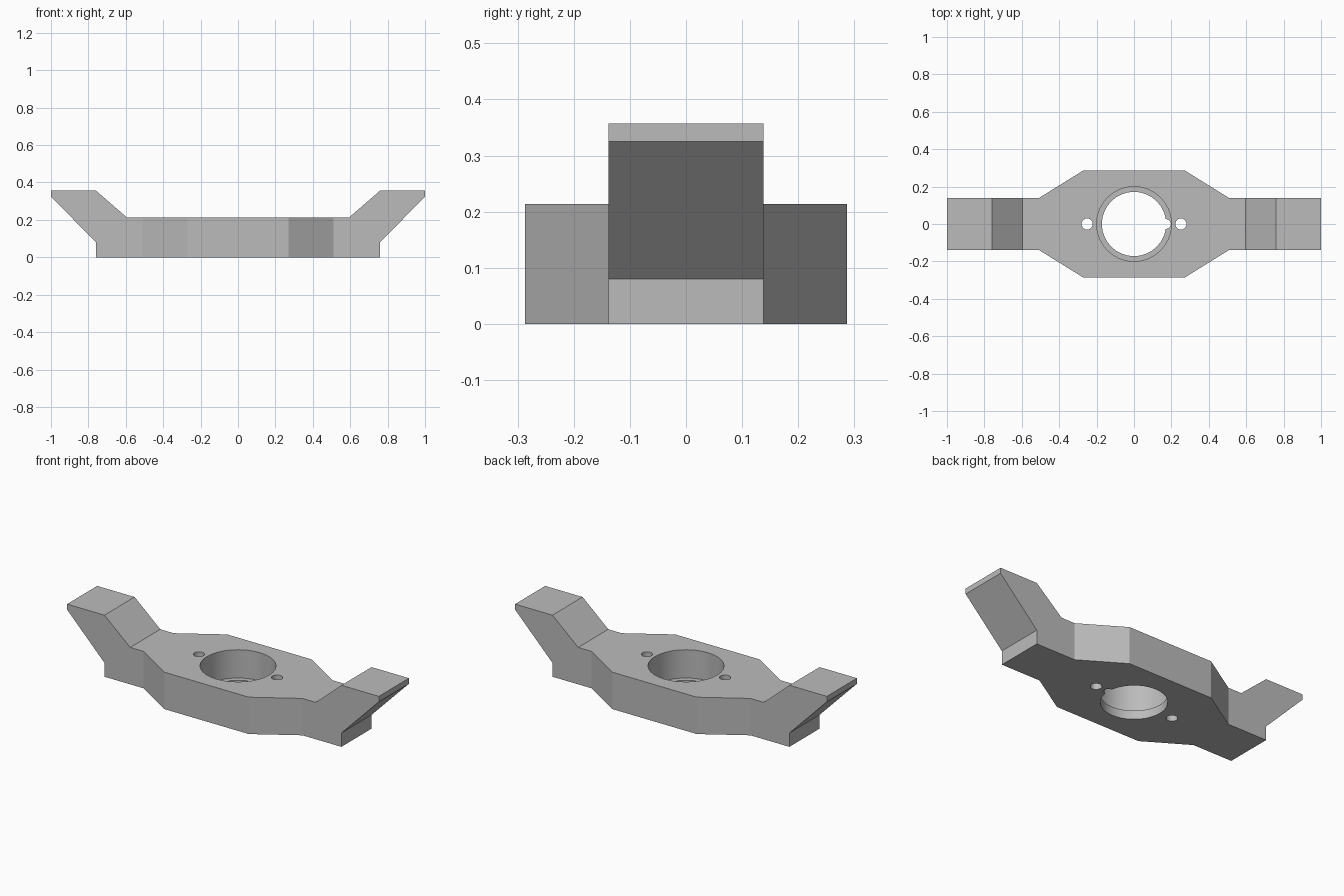
import bpy
import bmesh
import math
from mathutils import Vector

cube = bpy.data.objects.get("Cube")
if cube:
    bpy.data.objects.remove(cube, do_unlink=True)

# Single grey finish
grey = bpy.data.materials.new("plain grey")
grey.use_nodes = True
COLOUR = (0.5, 0.5, 0.5, 1)
grey.diffuse_color = COLOUR
grey.node_tree.nodes["Principled BSDF"].inputs["Base Color"].default_value = COLOUR


def prism(name, points, offset):
    """Extrude a closed outline of 3D points along an offset."""
    bm = bmesh.new()
    face = bm.faces.new([bm.verts.new(p) for p in points])
    moved = bmesh.ops.extrude_face_region(bm, geom=[face])["geom"]
    verts = [v for v in moved if isinstance(v, bmesh.types.BMVert)]
    bmesh.ops.translate(bm, verts=verts, vec=Vector(offset))
    bmesh.ops.recalc_face_normals(bm, faces=bm.faces)
    mesh = bpy.data.meshes.new(name)
    bm.to_mesh(mesh)
    bm.free()
    mesh.materials.append(grey)
    obj = bpy.data.objects.new(name, mesh)
    bpy.context.collection.objects.link(obj)
    return obj


def round_cutter(name, x, radius, z, sides):
    """Vertical cylinder from height z to above the body."""
    turn = 2 * math.pi / sides
    ring = [(x + radius * math.cos(i * turn), radius * math.sin(i * turn), z)
            for i in range(sides)]
    return prism(name, ring, (0, 0, 0.6))


def cut(target, tool, operation):
    tool.hide_render = True
    mod = target.modifiers.new(tool.name, "BOOLEAN")
    mod.object = tool
    mod.operation = operation
    mod.solver = "EXACT"
    bpy.context.view_layer.objects.active = target
    bpy.ops.object.modifier_apply(modifier=mod.name)
    bpy.data.objects.remove(tool, do_unlink=True)


# Side profile with raised arms, mirrored left to right
half = [(0.76, 0), (0.76, 0.08), (1, 0.325), (1, 0.357), (0.76, 0.357), (0.595, 0.214)]
profile = half + [(-x, z) for x, z in reversed(half)]
bracket = prism("bracket_body", [(x, -0.287, z) for x, z in profile], (0, 0.574, 0))

# Plan outline: wide centre tapering to narrow arms
quarter = [(1.1, 0.138), (0.51, 0.138), (0.27, 0.287)]
back = quarter + [(-x, y) for x, y in reversed(quarter)]
outline = back + [(-x, -y) for x, y in back]
cut(bracket, prism("plan_cutter", [(x, y, -0.1) for x, y in outline], (0, 0, 0.6)), "INTERSECT")

# Stepped centre bore with its key notch, and two screw holes
for name, x, radius, z, sides in (
    ("counterbore", 0, 0.2, 0.05, 32),
    ("through_bore", 0, 0.172, -0.1, 32),
    ("key_notch", 0.17, 0.027, -0.1, 12),
    ("left_screw_hole", 0.251, 0.03, -0.1, 16),
    ("right_screw_hole", -0.251, 0.03, -0.1, 16),
):
    cut(bracket, round_cutter(name, x, radius, z, sides), "DIFFERENCE")

bpy.ops.object.select_all(action="DESELECT")
bracket.select_set(True)
bpy.context.view_layer.objects.active = bracket
bpy.ops.object.shade_smooth_by_angle(angle=math.radians(25))
